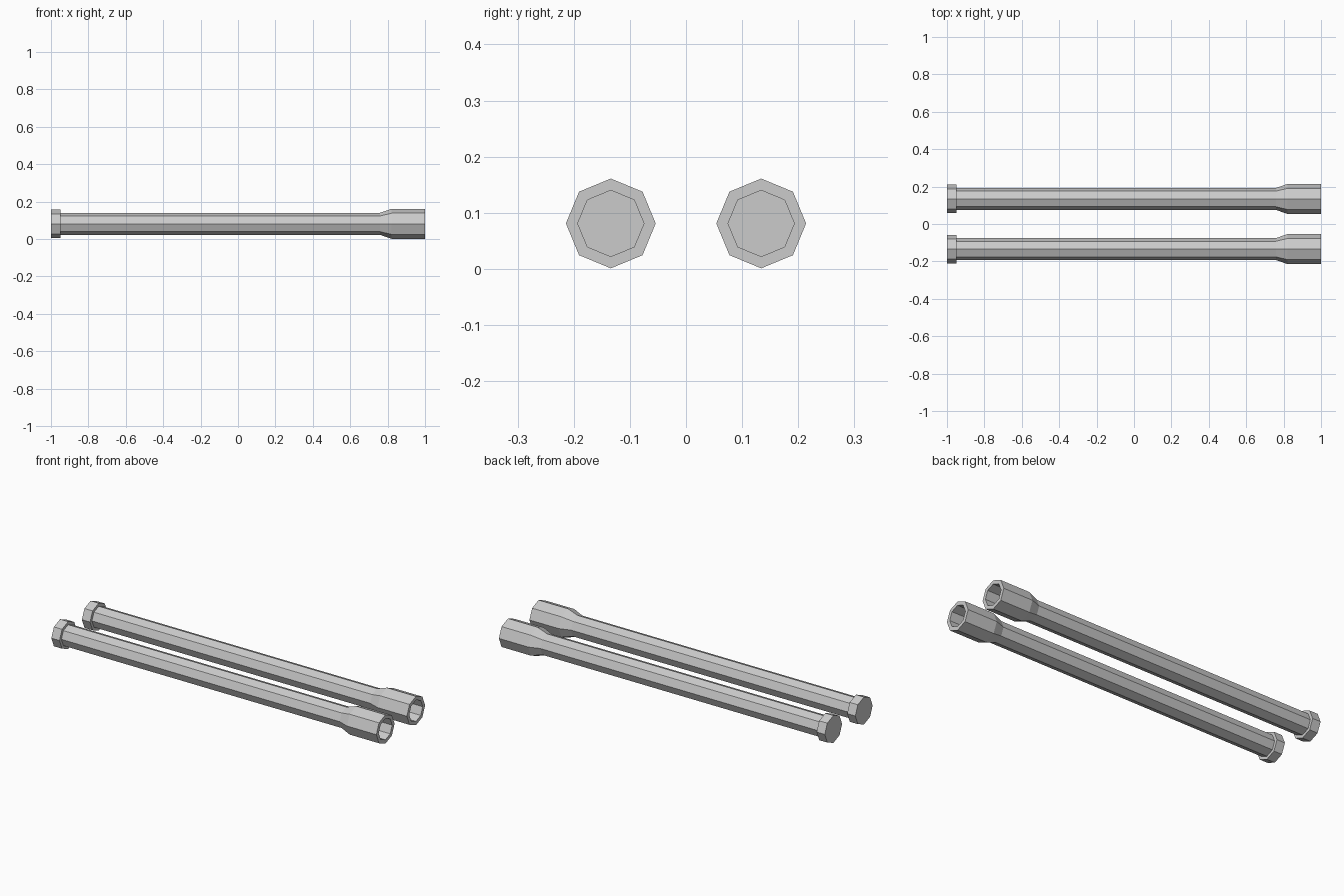
import bpy, bmesh
from math import cos, sin, tau

if "Cube" in bpy.data.objects:
    bpy.data.objects.remove(bpy.data.objects["Cube"])

SIDES = 8
Z = 0.081


def lathe_x(name, profile, y):
    """Octagonal solid around the x axis from (x, radius) points, capped at both ends."""
    bm = bmesh.new()
    rings = [[bm.verts.new((x, r * cos(tau * i / SIDES), r * sin(tau * i / SIDES)))
              for i in range(SIDES)] for x, r in profile]
    for a, b in zip(rings, rings[1:]):
        for i in range(SIDES):
            j = (i + 1) % SIDES
            bm.faces.new((a[i], a[j], b[j], b[i]))
    bm.faces.new(rings[0])
    bm.faces.new(rings[-1])
    bmesh.ops.recalc_face_normals(bm, faces=bm.faces)
    mesh = bpy.data.meshes.new(name)
    bm.to_mesh(mesh)
    bm.free()
    ob = bpy.data.objects.new(name, mesh)
    ob.location = (0, y, Z)
    bpy.context.collection.objects.link(ob)
    return ob


# End collar, shaft, flared socket, then back inside to the socket floor
pipe_profile = [
    (-1.0, 0.076), (-0.95, 0.076), (-0.95, 0.059),
    (0.76, 0.059), (0.82, 0.08), (1.0, 0.08),
    (1.0, 0.059), (0.82, 0.059),
]

# Two matching pipes side by side
for side, y in (("front", -0.134), ("back", 0.134)):
    lathe_x(side + "_pipe", pipe_profile, y)
